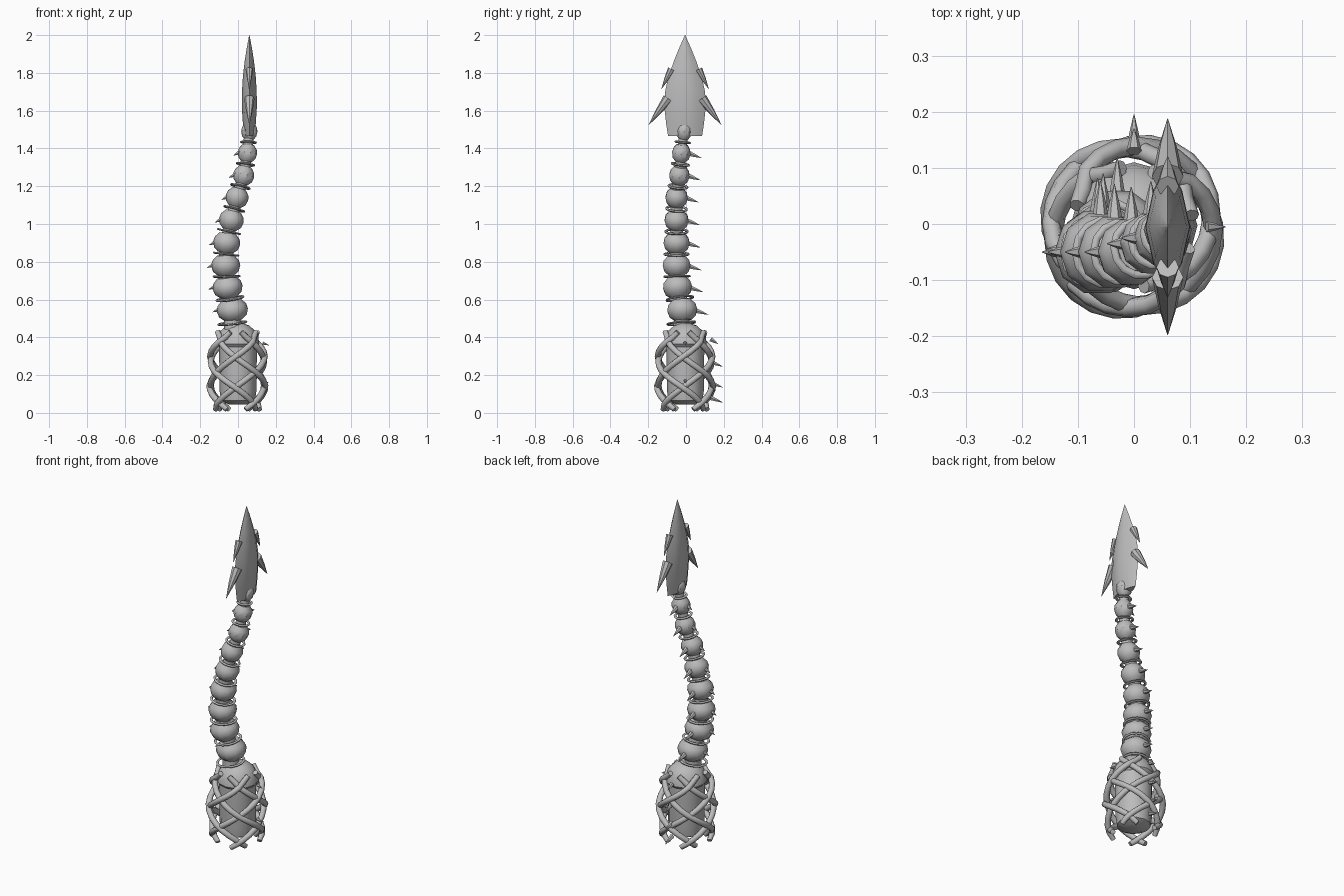
import bpy, bmesh, math
from mathutils import Vector

cube = bpy.data.objects.get("Cube")
if cube:
    bpy.data.objects.remove(cube, do_unlink=True)

grey = bpy.data.materials.new("bone_grey")
grey.use_nodes = True
tone = (0.5, 0.5, 0.5, 1)
grey.diffuse_color = tone
grey.node_tree.nodes["Principled BSDF"].inputs["Base Color"].default_value = tone


def finish(bm, name, angle=40):
    bmesh.ops.recalc_face_normals(bm, faces=bm.faces)
    mesh = bpy.data.meshes.new(name)
    bm.to_mesh(mesh)
    bm.free()
    ob = bpy.data.objects.new(name, mesh)
    bpy.context.collection.objects.link(ob)
    mesh.materials.append(grey)
    bpy.ops.object.select_all(action='DESELECT')
    ob.select_set(True)
    bpy.context.view_layer.objects.active = ob
    bpy.ops.object.shade_smooth_by_angle(angle=math.radians(angle))
    return ob


def skin(bm, rings):
    """Joins rings of points into a capped surface."""
    loops = [[bm.verts.new(p) for p in ring] for ring in rings]
    n = len(loops[0])
    for a, b in zip(loops, loops[1:]):
        for i in range(n):
            j = (i + 1) % n
            bm.faces.new((a[i], a[j], b[j], b[i]))
    bm.faces.new(loops[0])
    bm.faces.new(loops[-1])


def circle(centre, axis, r, n, squash=1):
    """Ring of points round an axis."""
    axis = axis.normalized()
    ref = Vector((1, 0, 0)) if abs(axis.x) < 0.8 else Vector((0, 1, 0))
    v = axis.cross(ref).normalized()
    u = v.cross(axis)
    return [centre + r * (u * squash * math.cos(t) + v * math.sin(t))
            for t in (math.tau * i / n for i in range(n))]


def lathe(bm, centre, axis, profile, n):
    skin(bm, [circle(centre + axis * h, axis, r, n) for r, h in profile])


def spike(bm, base, tip, r, n=6, squash=1):
    base, tip = Vector(base), Vector(tip)
    axis = tip - base
    skin(bm, [circle(base, axis, r, n, squash),
              circle(base.lerp(tip, 0.5), axis, r * 0.6, n, squash),
              circle(tip, axis, 0.0008, n, squash)])


# Spine path: x, y, z and radius of each vertebra
spine = [(-.03, -.02, .545, .083), (-.055, -.045, .665, .08),
         (-.065, -.05, .78, .077), (-.06, -.05, .90, .072),
         (-.035, -.05, 1.02, .066), (-.005, -.05, 1.14, .061),
         (.03, -.035, 1.257, .056), (.05, -.025, 1.375, .051),
         (.06, -.01, 1.49, .043)]
points = [Vector(p[:3]) for p in spine]
points = [Vector((-.03, -.025, .43))] + points + [Vector((.06, -.005, 1.6))]

neck, balls, hoops, thorns = (bmesh.new() for _ in range(4))
skin(neck, [circle(p, Vector((0, 0, 1)), .045 - .0022 * i, 10)
            for i, p in enumerate(points)])
for i, (x, y, z, r) in enumerate(spine):
    c = points[i + 1]
    axis = (points[i + 2] - points[i]).normalized()
    h = r * .3 + .03
    lathe(balls, c, axis, [(r * .55, -h), (r * .88, -h * .6), (r, 0),
                           (r * .92, h * .5), (r * .6, h)], 10)
    # Hoop in the gap below the vertebra
    gap = (points[i] + c) / 2 if i else Vector((-.03, -.025, .475))
    hr = r * .88
    ring = [circle(gap + axis * (.006 * math.sin(t)), axis,
                   hr + .007 * math.cos(t), 14)
            for t in (math.tau * k / 6 for k in range(6))]
    loops = [[hoops.verts.new(p) for p in loop] for loop in ring]
    for k in range(6):
        a, b = loops[k], loops[(k + 1) % 6]
        for j in range(14):
            m = (j + 1) % 14
            hoops.faces.new((a[j], a[m], b[m], b[j]))
    # Back thorn and shorter side thorn
    if i < 8:
        spike(thorns, c + Vector((0, r * .75, 0)),
              c + Vector((0, r + .055, -.025)), .016)
        spike(thorns, c + Vector((-r * .8, 0, .005)),
              c + Vector((-r - .022, 0, -.012)), .013)
finish(neck, "spine_cord")
finish(balls, "vertebrae", 35)
finish(hoops, "spine_hoops", 60)
finish(thorns, "spine_thorns")

# Pod with domed top and tapered foot
pod = bmesh.new()
lathe(pod, Vector((0, -.003, 0)), Vector((0, 0, 1)),
      [(.05, .045), (.09, .065), (.098, .12), (.1, .35), (.113, .365),
       (.108, .4), (.09, .435), (.06, .462), (.025, .475)], 12)
finish(pod, "pod", 35)

# Crossed vines round the pod, half wound each way
vines, vine_thorns = bmesh.new(), bmesh.new()
for turn in (1, -1):
    for k in range(4):
        path = []
        for s in range(17):
            t = s / 16
            a = math.radians(k * 90 + (20 if turn > 0 else 60)) + turn * t * 4.0
            rad = .118 + .03 * math.sin(math.pi * min(1, t * 1.12)) ** .7
            if t > .9:
                rad -= .012
            rad += turn * .006 * math.cos(8 * t)
            path.append(Vector((rad * math.cos(a) - .003,
                                rad * math.sin(a) - .005, .018 + .41 * t)))
        rings = []
        for s, p in enumerate(path):
            d = path[min(s + 1, 16)] - path[max(s - 1, 0)]
            # Frame follows the outward direction so the tube does not twist
            out = Vector((p.x, p.y, 0)).normalized()
            side = d.normalized().cross(out).normalized()
            rad = .0165 if 0 < s < 16 else .014
            rings.append([p + rad * (out * math.cos(q) + side * math.sin(q))
                          for q in (math.tau * j / 8 for j in range(8))])
        skin(vines, rings)
for z in (.08, .16, .27, .39):
    spike(vine_thorns, (0, .13, z), (0, .195 if z < .3 else .17, z - .025), .014)
for z in (.17, .37):
    spike(vine_thorns, (.13, -.005, z), (.163, -.005, z - .012), .01)
finish(vines, "vines", 50)
finish(vine_thorns, "vine_thorns")

# Spearhead: lens-shaped section, broad in y and thin in x
head = bmesh.new()
rings = []
for z, w, t in [(1.465, .09, .026), (1.53, .1, .034), (1.62, .11, .04),
                (1.7, .106, .039), (1.78, .088, .034), (1.86, .06, .025),
                (1.93, .032, .014), (2.0, .001, .001)]:
    ring = []
    for sx in (1, -1):
        for u in (-1, -.6, 0, .6):
            ring.append(Vector((.06 + sx * t * (1 - u * u),
                                -.005 + sx * u * w, z)))
    rings.append(ring)
skin(head, rings)
finish(head, "spearhead", 50)

# Barbs on both edges of the spearhead
barbs = bmesh.new()
for s in (1, -1):
    spike(barbs, (.06, -.005 + s * .09, 1.665), (.06, -.005 + s * .192, 1.525), .028, 8)
    spike(barbs, (.06, -.005 + s * .072, 1.82), (.06, -.005 + s * .125, 1.715), .02, 8)
finish(barbs, "spearhead_barbs")
